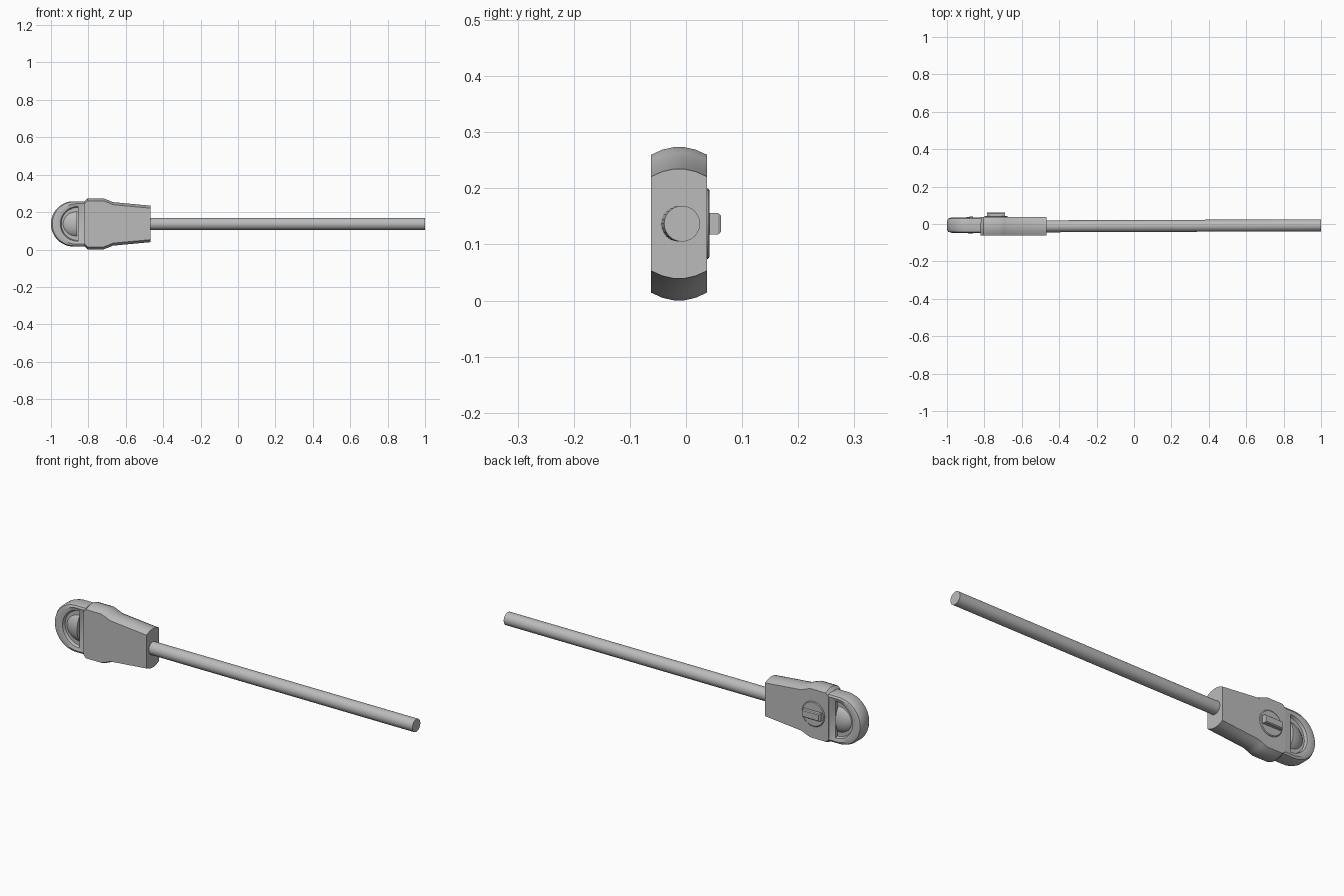
import bpy, bmesh, math
from mathutils import Vector

cube = bpy.data.objects.get("Cube")
if cube:
    bpy.data.objects.remove(cube, do_unlink=True)

MID_Z = 0.137
HEAD_Y = -0.006

grey = bpy.data.materials.new("satin_grey")
grey.use_nodes = True
grey.diffuse_color = (0.5, 0.5, 0.5, 1)
grey.node_tree.nodes["Principled BSDF"].inputs["Base Color"].default_value = (0.5, 0.5, 0.5, 1)


def finish(bm, name, angle=35):
    """Turn a bmesh into a named grey object with sharp edges kept."""
    bmesh.ops.recalc_face_normals(bm, faces=bm.faces)
    mesh = bpy.data.meshes.new(name)
    bm.to_mesh(mesh)
    bm.free()
    obj = bpy.data.objects.new(name, mesh)
    bpy.context.collection.objects.link(obj)
    mesh.materials.append(grey)
    bpy.ops.object.select_all(action='DESELECT')
    obj.select_set(True)
    bpy.context.view_layer.objects.active = obj
    bpy.ops.object.shade_smooth_by_angle(angle=math.radians(angle))
    return obj


def loft(name, rings, angle=35):
    """Skin a row of closed rings and cap both ends."""
    bm = bmesh.new()
    loops = [[bm.verts.new(p) for p in ring] for ring in rings]
    for a, b in zip(loops, loops[1:]):
        for i in range(len(a)):
            j = (i + 1) % len(a)
            bm.faces.new((a[i], a[j], b[j], b[i]))
    bm.faces.new(loops[0])
    bm.faces.new(loops[-1])
    return finish(bm, name, angle)


def circle(centre, radius, axis, count=32):
    """Ring of points around the x or y axis."""
    pts = []
    for i in range(count):
        a = math.tau * i / count
        c, s = radius * math.cos(a), radius * math.sin(a)
        pts.append(Vector(centre) + Vector((0, c, s) if axis == 'x' else (c, 0, s)))
    return pts


# Handle housing: tapering block with crowned top and bottom
def housing_section(x, half, side=0.0495, drop=0.014):
    steps = [-1, -0.6, -0.2, 0.2, 0.6, 1]
    top = [(x, -0.0125 + t * side, MID_Z + half - drop * t * t) for t in steps]
    bottom = [(px, py, 2 * MID_Z - pz) for px, py, pz in reversed(top)]
    return top + bottom


stations = [(-0.82, 0.122), (-0.805, 0.137), (-0.72, 0.137), (-0.695, 0.128),
            (-0.67, 0.117), (-0.467, 0.098)]
loft("housing", [housing_section(x, h) for x, h in stations], 25)

# Long rod, leaning very slightly
loft("rod", [circle((-0.5, -0.0125, MID_Z), 0.032, 'x', 24),
             circle((1.0, -0.007, MID_Z), 0.032, 'x', 24)])


# Rounded end: D-shaped loop with a D-shaped recess on both faces
def d_ring(y, cx, radius, back):
    pts = [(back, HEAD_Y + y, MID_Z + radius)]
    for i in range(25):
        a = math.pi * (0.5 + i / 24)
        pts.append((cx + radius * math.cos(a), HEAD_Y + y, MID_Z + radius * math.sin(a)))
    pts.append((back, HEAD_Y + y, MID_Z - radius))
    return pts


half_rings = [d_ring(-0.022, -0.857, 0.088, -0.856),
              d_ring(-0.036, -0.857, 0.093, -0.856),
              d_ring(-0.041, -0.866, 0.108, -0.80),
              d_ring(-0.036, -0.876, 0.117, -0.80),
              d_ring(-0.022, -0.879, 0.121, -0.80)]
mirrored = [[(x, 2 * HEAD_Y - y, z) for x, y, z in ring] for ring in reversed(half_rings)]
loft("end_ring", half_rings + mirrored, 35)

# Half dome filling the recess
bm = bmesh.new()
bmesh.ops.create_uvsphere(bm, u_segments=32, v_segments=20, radius=1)
for v in bm.verts:
    v.co = Vector((-0.86 + v.co.x * 0.086, HEAD_Y + v.co.y * 0.046, MID_Z + v.co.z * 0.075))
cut = bmesh.ops.bisect_plane(bm, geom=bm.verts[:] + bm.edges[:] + bm.faces[:],
                             plane_co=(-0.862, 0, 0), plane_no=(1, 0, 0), clear_outer=True)
bmesh.ops.holes_fill(bm, edges=[e for e in bm.edges if e.is_boundary])
finish(bm, "dome")

# Turn knob on the back: thin disc with a chamfered grip bar
KNOB_X = -0.738
loft("knob_disc", [circle((KNOB_X, 0.03, MID_Z), 0.063, 'y'),
                   circle((KNOB_X, 0.039, MID_Z), 0.063, 'y'),
                   circle((KNOB_X, 0.042, MID_Z), 0.059, 'y')], 25)


def bar_ring(y, length, height):
    return [(KNOB_X + sx * length, y, MID_Z + sz * height)
            for sx, sz in ((-1, -1), (1, -1), (1, 1), (-1, 1))]


loft("knob_grip", [bar_ring(0.038, 0.049, 0.019), bar_ring(0.057, 0.049, 0.019),
                   bar_ring(0.062, 0.046, 0.015)], 20)
